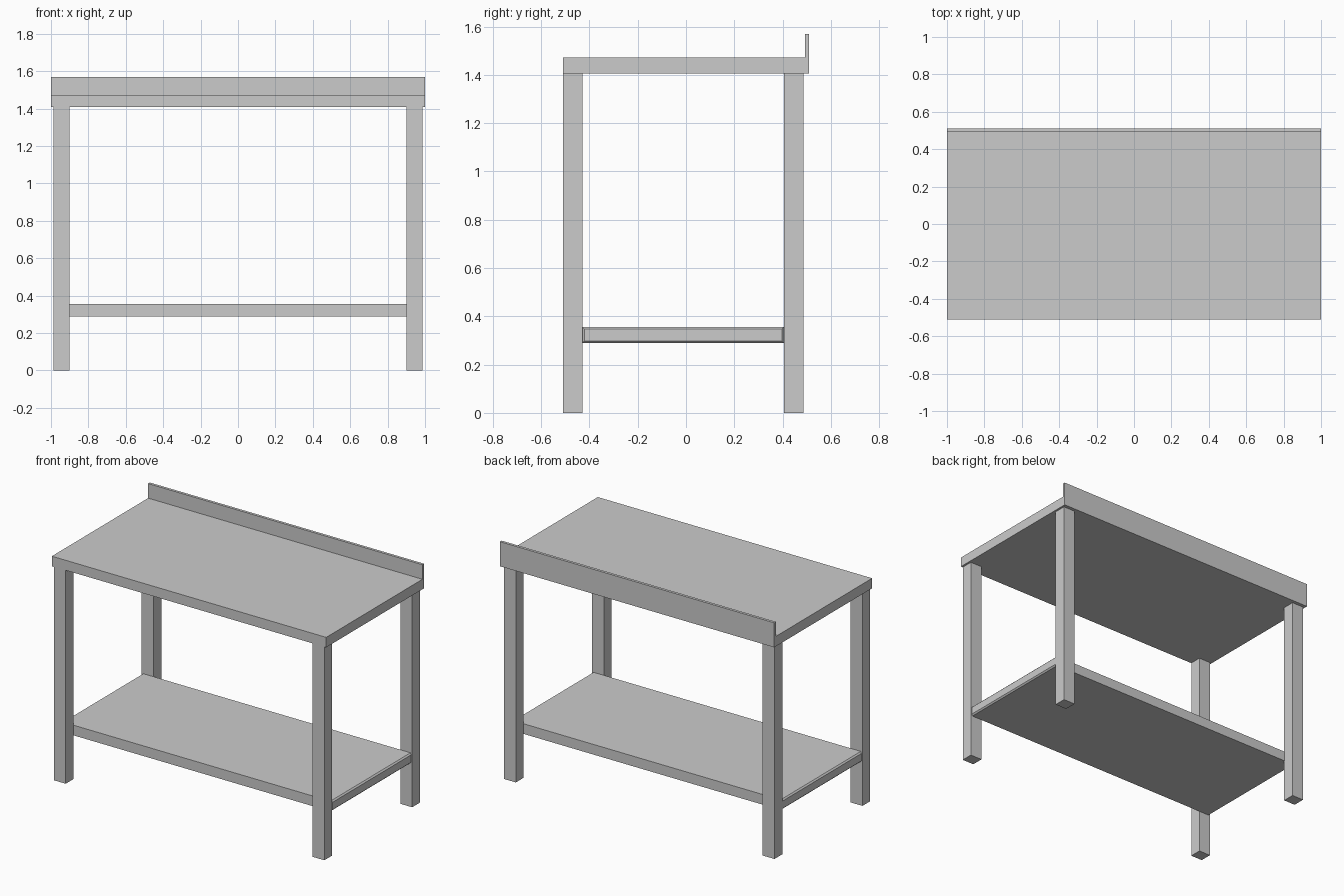
import bpy
import bmesh

if "Cube" in bpy.data.objects:
    bpy.data.objects.remove(bpy.data.objects["Cube"])


def box(name, lo, hi, end_bevel=0.0):
    """Axis-aligned box from min/max corners; optionally bevels the edges of its x ends."""
    bm = bmesh.new()
    bmesh.ops.create_cube(bm, size=1)
    for v in bm.verts:
        v.co = [(a + b) / 2 + c * (b - a) for a, b, c in zip(lo, hi, v.co)]
    if end_bevel:
        edges = [e for e in bm.edges if abs(e.verts[0].co.x - e.verts[1].co.x) < 1e-6]
        bmesh.ops.bevel(bm, geom=edges, offset=end_bevel, segments=1, affect='EDGES')
    mesh = bpy.data.meshes.new(name)
    bm.to_mesh(mesh)
    bm.free()
    obj = bpy.data.objects.new(name, mesh)
    bpy.context.collection.objects.link(obj)
    return obj


# Worktop with raised rear lip, as one extruded L profile
profile = [(-0.51, 1.407), (0.51, 1.407), (0.51, 1.569),
           (0.492, 1.569), (0.492, 1.473), (-0.51, 1.473)]
bm = bmesh.new()
face = bm.faces.new([bm.verts.new((-1, y, z)) for y, z in profile])
ext = bmesh.ops.extrude_face_region(bm, geom=[face], use_keep_orig=True)
for v in ext["geom"]:
    if isinstance(v, bmesh.types.BMVert):
        v.co.x = 1
bmesh.ops.recalc_face_normals(bm, faces=bm.faces[:])
mesh = bpy.data.meshes.new("worktop")
bm.to_mesh(mesh)
bm.free()
bpy.context.collection.objects.link(bpy.data.objects.new("worktop", mesh))

# Lower shelf between the legs, ends slightly chamfered
box("lower_shelf", (-0.983, -0.43, 0.289), (0.983, 0.406, 0.356), end_bevel=0.009)

# Four square legs
for side, x0, x1 in (("left", -0.986, -0.9), ("right", 0.9, 0.986)):
    box(f"front_{side}_leg", (x0, -0.509, 0), (x1, -0.429, 1.407))
    box(f"back_{side}_leg", (x0, 0.405, 0), (x1, 0.487, 1.407))
